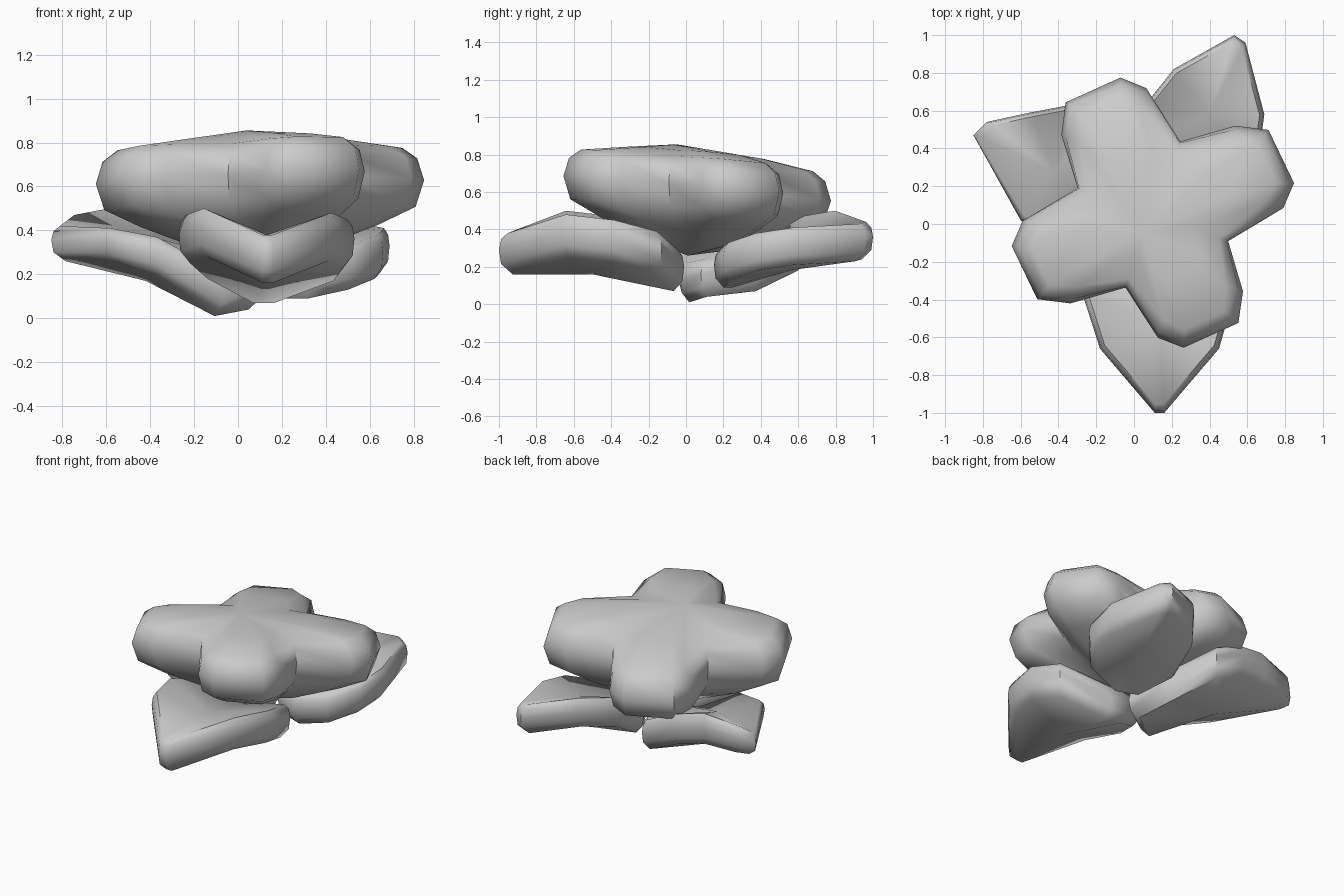
import bpy, bmesh, math

if "Cube" in bpy.data.objects:
    bpy.data.objects.remove(bpy.data.objects["Cube"])


def loft(name, rings, top, bottom):
    """Skin a stack of closed rings and close it with a fan at each end."""
    bm = bmesh.new()
    vs = [[bm.verts.new(p) for p in r] for r in rings]
    n = len(vs[0])
    for a, b in zip(vs, vs[1:]):
        for i in range(n):
            j = (i + 1) % n
            bm.faces.new((a[i], a[j], b[j], b[i]))
    for ring, apex in ((vs[0], top), (vs[-1], bottom)):
        c = bm.verts.new(apex)
        for i in range(n):
            bm.faces.new((ring[i], ring[(i + 1) % n], c))
    bmesh.ops.recalc_face_normals(bm, faces=bm.faces)
    me = bpy.data.meshes.new(name)
    bm.to_mesh(me)
    bm.free()
    ob = bpy.data.objects.new(name, me)
    bpy.context.collection.objects.link(ob)
    bpy.ops.object.select_all(action='DESELECT')
    ob.select_set(True)
    bpy.context.view_layer.objects.active = ob
    bpy.ops.object.shade_smooth_by_angle(angle=math.radians(55))
    return ob


# Flower: four blunt petals around a tilted crown
CX, CY = 0.10, 0.05
PETAL = [(.30, -.30), (.64, -.26), (.75, -.16), (.75, .16), (.60, .255)]
LENGTHS = (1, 1, 1, .97)


def flower_ring(su, sv, sn, z):
    pts = []
    for k in range(4):
        a = math.radians(25 + 90 * k)
        for i, (u, v) in enumerate(PETAL):
            u, v = (u * sn, v * sn) if i == 0 else (u * su * LENGTHS[k], v * sv)
            x = u * math.cos(a) - v * math.sin(a)
            y = (u * math.sin(a) + v * math.cos(a)) * .97
            pts.append((CX + x, CY + y, z + .03 * x - .085 * y))
    return pts


loft("flower", [
    flower_ring(.50, .55, .55, .81),
    flower_ring(.88, .74, .88, .77),
    flower_ring(.96, .94, .98, .72),
    flower_ring(1.0, 1.0, 1.0, .62),
    flower_ring(.95, .93, .96, .50),
    flower_ring(.72, .75, .80, .42),
    flower_ring(.40, .45, .50, .33),
], (CX - .06, CY - .10, .855), (CX - .03, CY - .04, .26))


# Leaves: thick cupped blades with rounded rims (outline: x, y, rim z, thickness)
def leaf(name, outline, mid, thick=.22):
    pts = [(*p, thick)[:4] for p in outline]
    n = len(pts)
    cx = sum(p[0] for p in pts) / n
    cy = sum(p[1] for p in pts) / n
    rings = [[(cx + (x - cx) * s, cy + (y - cy) * s, z - d * t)
              for x, y, z, t in pts]
             for s, d in ((.92, 0), (.98, .15), (1, .4), (.98, .75), (.87, 1))]
    loft(name, rings, mid, (mid[0], mid[1], mid[2] - thick))


leaf("front_leaf",
     [(.06, -.01, .29), (-.18, -.14, .40), (-.27, -.38, .47), (-.18, -.66, .50),
      (.11, -1, .38), (.16, -1, .38), (.45, -.66, .48), (.53, -.38, .45),
      (.48, -.13, .39), (.17, -.01, .29)],
     (.13, -.5, .38))
leaf("back_left_leaf",
     [(-.07, -.03, .22), (-.37, -.08, .37, .17), (-.60, .02, .41, .15),
      (-.85, .47, .42, .16), (-.78, .54, .47, .19), (-.55, .59, .51),
      (-.34, .63, .47), (-.12, .64, .38, .20), (.05, .38, .27, .20),
      (.11, .08, .24, .20)],
     (-.42, .27, .38), .21)
leaf("back_right_leaf",
     [(.31, .15, .29), (.52, .20, .33), (.66, .36, .38), (.69, .58, .41),
      (.59, .96, .43), (.53, 1, .44), (.21, .82, .50), (.05, .62, .47),
      (.02, .42, .37), (.15, .21, .29)],
     (.40, .58, .385), .20)
